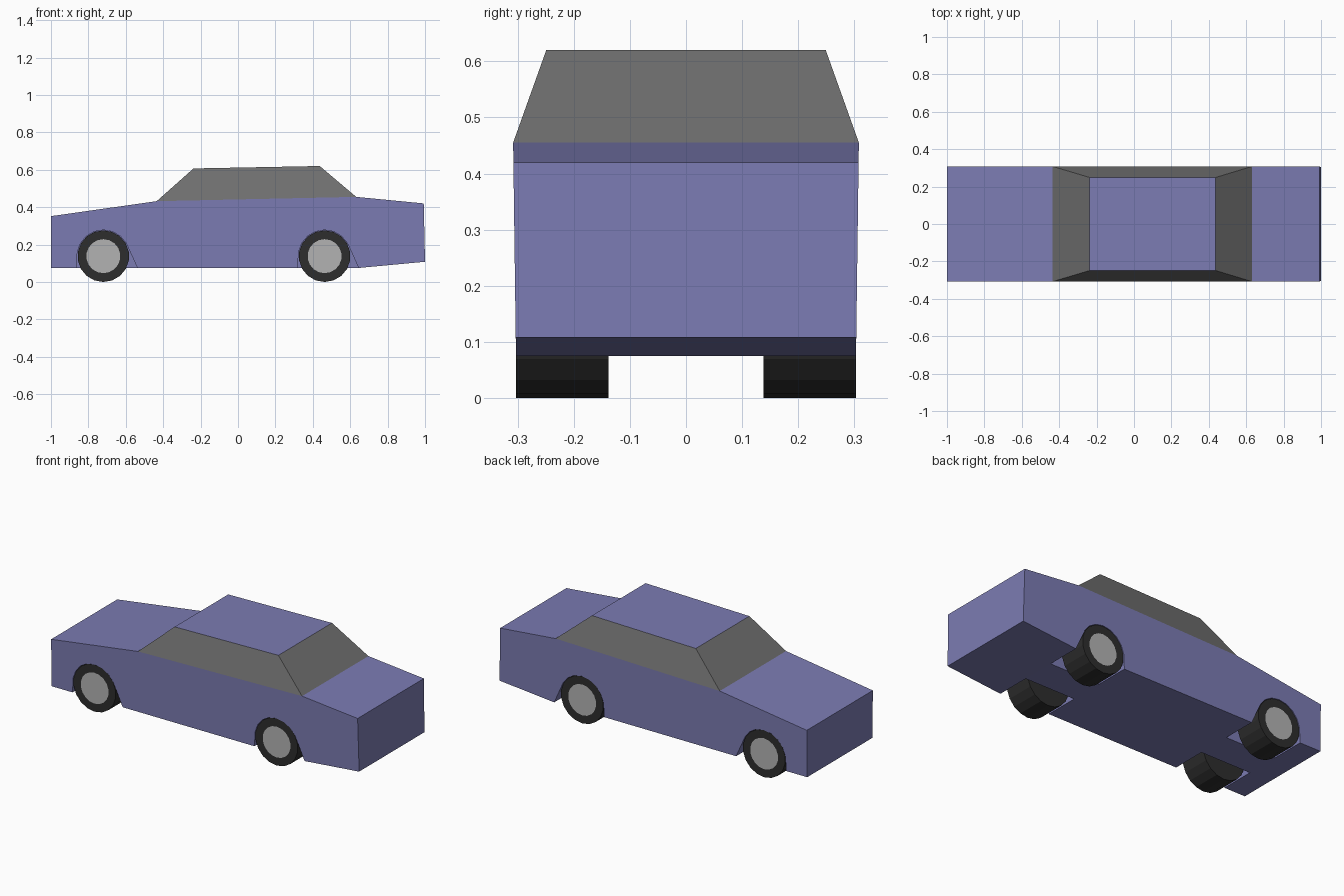
import bpy, bmesh
from math import sin, cos, pi, radians

if "Cube" in bpy.data.objects:
    bpy.data.objects.remove(bpy.data.objects["Cube"])

WHEEL_R, WHEEL_X = 0.138, (-0.72, 0.463)


def material(name, r, g, b):
    m = bpy.data.materials.new(name)
    m.diffuse_color = (r, g, b, 1)
    m.use_nodes = True
    m.node_tree.nodes["Principled BSDF"].inputs["Base Color"].default_value = m.diffuse_color
    return m


paint = material("paint", 0.2, 0.2, 0.45)
glass = material("glass", 0.16, 0.16, 0.16)
rubber = material("rubber", 0.027, 0.027, 0.027)
metal = material("metal", 0.45, 0.45, 0.45)


def finish(bm, name, *mats):
    bmesh.ops.recalc_face_normals(bm, faces=bm.faces)
    mesh = bpy.data.meshes.new(name)
    bm.to_mesh(mesh)
    bm.free()
    for m in mats:
        mesh.materials.append(m)
    ob = bpy.data.objects.new(name, mesh)
    bpy.context.collection.objects.link(ob)
    return ob


def prism(bm, profile, y0, y1):
    """Closed solid from an xz profile; y0 and y1 are functions of z."""
    a = [bm.verts.new((x, y0(z), z)) for x, z in profile]
    b = [bm.verts.new((x, y1(z), z)) for x, z in profile]
    bm.faces.new(a)
    bm.faces.new(b[::-1])
    n = len(a)
    for i in range(n):
        j = (i + 1) % n
        bm.faces.new((a[i], b[i], b[j], a[j]))


# body: side profile, slightly wider towards the top
def half_width(z):
    return 0.303 + 0.005 * (z - 0.075) / 0.375


bm = bmesh.new()
prism(bm, [(-1, 0.075), (-1, 0.352), (-0.435, 0.432), (0.632, 0.455),
           (0.993, 0.42), (1, 0.108), (0.645, 0.075)],
      lambda z: -half_width(z), half_width)
body = finish(bm, "body", paint)

# wheel wells: arch-shaped pockets cut from each side
bm = bmesh.new()
for wx in WHEEL_X:
    arch = [(wx - 0.144, 0.02), (wx - 0.144, 0.075)]
    arch += [(wx + 0.141 * cos(radians(t)), 0.137 + 0.141 * sin(radians(t)))
             for t in range(170, 20, -20)]
    arch += [(wx + 0.182, 0.075), (wx + 0.182, 0.02)]
    for s in (-1, 1):
        prism(bm, arch, lambda z: s * 0.1, lambda z: s * 0.4)
wells = finish(bm, "wheel_well_cutter", paint)
wells.hide_render = True
wells.hide_set(True)
cut = body.modifiers.new("wheel_wells", "BOOLEAN")
cut.operation, cut.solver, cut.object = "DIFFERENCE", "EXACT", wells

# cabin: glass sides under a painted roof
bm = bmesh.new()
low = [bm.verts.new((x, s * half_width(z), z)) for x, z, s in
       ((-0.435, 0.432, -1), (0.632, 0.455, -1), (0.632, 0.455, 1), (-0.435, 0.432, 1))]
top = [bm.verts.new((x, s * 0.249, z)) for x, z, s in
       ((-0.238, 0.607, -1), (0.437, 0.62, -1), (0.437, 0.62, 1), (-0.238, 0.607, 1))]
for i in range(4):
    j = (i + 1) % 4
    bm.faces.new((low[i], low[j], top[j], top[i]))
bm.faces.new(top).material_index = 1
bm.faces.new(low[::-1])
finish(bm, "cabin", glass, paint)


# wheels: faceted tyre with an inset hub disc on the outer face
def wheel(name, x, s):
    bm = bmesh.new()
    n = 18
    ring = [(x + WHEEL_R * sin(2 * pi * i / n), WHEEL_R - WHEEL_R * cos(2 * pi * i / n))
            for i in range(n)]
    prism(bm, ring, lambda z: s * 0.138, lambda z: s * 0.303)
    outer = max(bm.faces, key=lambda f: s * f.calc_center_median().y)
    bmesh.ops.recalc_face_normals(bm, faces=bm.faces)
    bmesh.ops.inset_region(bm, faces=[outer], thickness=0.047)
    outer.material_index = 1
    finish(bm, name, rubber, metal)


for end, x in zip(("front", "rear"), WHEEL_X):
    for side, s in (("left", -1), ("right", 1)):
        wheel(f"{end}_{side}_wheel", x, s)
